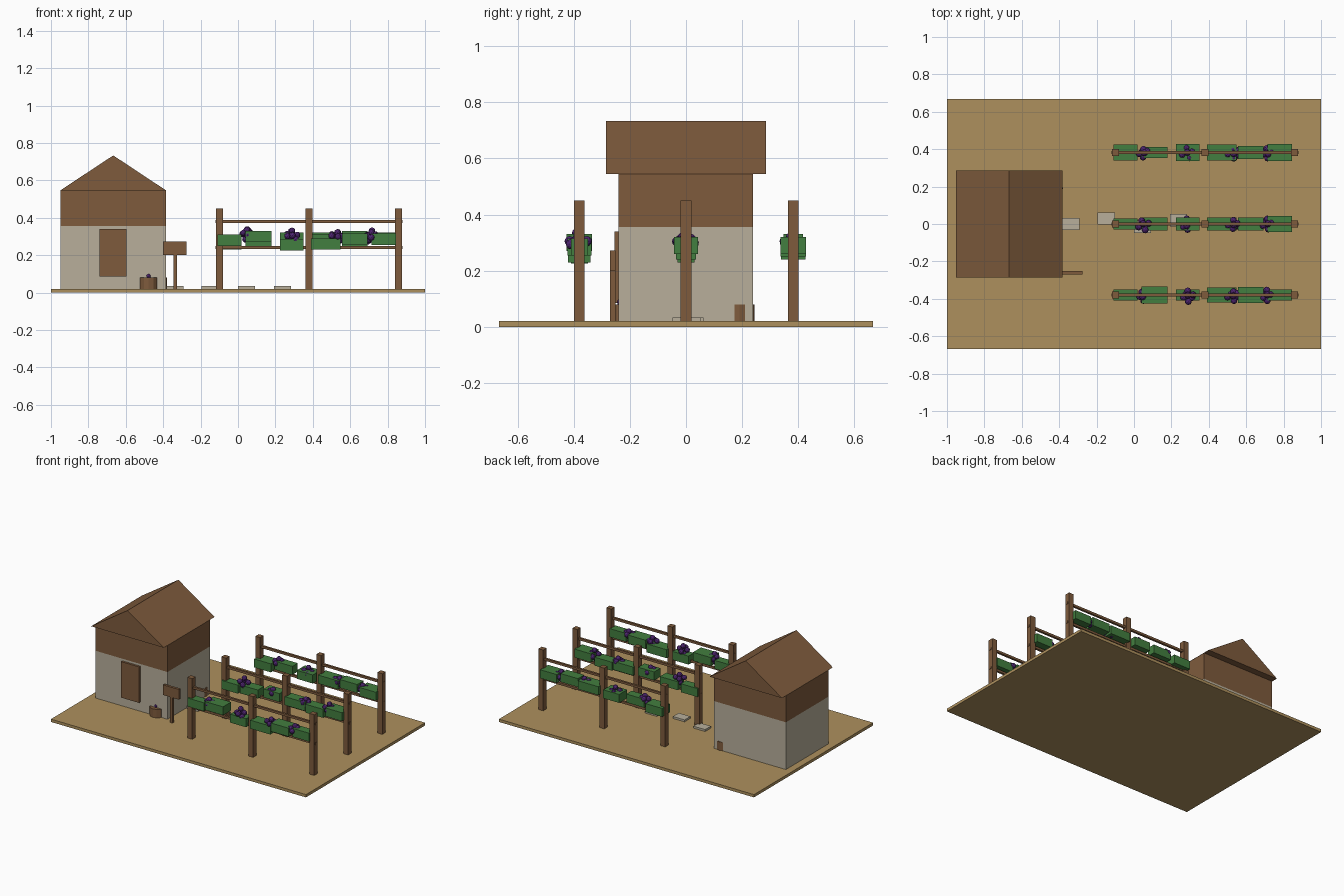
import bpy, bmesh, random
from mathutils import Matrix, Vector

random.seed(4)
if "Cube" in bpy.data.objects:
    bpy.data.objects.remove(bpy.data.objects["Cube"], do_unlink=True)


def material(name, r, g, b):
    m = bpy.data.materials.new(name)
    m.use_nodes = True
    m.diffuse_color = (r, g, b, 1)
    m.node_tree.nodes["Principled BSDF"].inputs["Base Color"].default_value = (r, g, b, 1)
    return m


WOOD = material("brown wood", .21, .105, .046)
STONE = material("pale stone", .48, .43, .33)
SOIL = material("sandy soil", .42, .28, .11)
LEAF = material("leaf green", .055, .21, .05)
GRAPE = material("grape purple", .075, .018, .16)


def finish(name, bm, mat):
    mesh = bpy.data.meshes.new(name)
    bm.to_mesh(mesh)
    bm.free()
    mesh.materials.append(mat)
    obj = bpy.data.objects.new(name, mesh)
    bpy.context.collection.objects.link(obj)
    return obj


def add_box(bm, x, y, z):
    """Box between the (low, high) pairs of each axis."""
    centre = Vector([sum(p) / 2 for p in (x, y, z)])
    size = [p[1] - p[0] for p in (x, y, z)]
    bmesh.ops.create_cube(bm, size=1, matrix=Matrix.Translation(centre) @ Matrix.Diagonal((*size, 1)))


def box(name, mat, x, y, z):
    bm = bmesh.new()
    add_box(bm, x, y, z)
    return finish(name, bm, mat)


def span(centre, size):
    return centre - size / 2, centre + size / 2


def barrel(name, x, y, radius):
    bm = bmesh.new()
    bmesh.ops.create_cone(bm, cap_ends=True, segments=12, radius1=radius, radius2=radius,
                          depth=.06, matrix=Matrix.Translation((x, y, .05)))
    return finish(name, bm, WOOD)


def grapes(name, x, y, z, offsets, radius):
    bm = bmesh.new()
    for o in offsets:
        bmesh.ops.create_icosphere(bm, subdivisions=2, radius=radius,
                                   matrix=Matrix.Translation(Vector((x, y, z)) + Vector(o)))
    return finish(name, bm, GRAPE)


# Ground slab
GROUND = .02
box("ground", SOIL, (-1, 1), (-.667, .667), (0, GROUND))

# House: stone base, timber upper wall, gabled roof and door
HOUSE_X, HOUSE_Y = (-.95, -.385), (-.24, .238)
box("stone_wall", STONE, HOUSE_X, HOUSE_Y, (GROUND, .355))
box("timber_wall", WOOD, HOUSE_X, HOUSE_Y, (.355, .545))
box("door", WOOD, (-.74, -.597), (-.255, -.238), (.085, .34))

bm = bmesh.new()
gable = bm.faces.new([bm.verts.new((x, -.285, z))
                      for x, z in ((-.952, .545), (-.383, .545), (-.667, .733))])
swept = bmesh.ops.extrude_face_region(bm, geom=[gable])["geom"]
bmesh.ops.translate(bm, vec=(0, .57, 0), verts=[v for v in swept if isinstance(v, bmesh.types.BMVert)])
bmesh.ops.recalc_face_normals(bm, faces=bm.faces)
finish("roof", bm, WOOD)

# Barrels set against the house
barrel("front_barrel", -.478, -.22, .05)
barrel("back_barrel", -.433, .191, .053)
grapes("barrel_grapes", -.478, -.232, .088, [(0, 0, 0), (.012, .02, 0), (-.012, .02, 0)], .014)

# Sign
box("sign_post", WOOD, span(-.335, .02), (-.27, -.252), (GROUND, .21))
box("sign_board", WOOD, (-.4, -.275), (-.27, -.252), (.2, .272))

# Stepping stones
for i, (x, y) in enumerate(((-.337, 0), (-.148, .03), (.045, -.015), (.238, .02))):
    box(f"stepping_stone_{i}", STONE, span(x, .092), span(y, .065), (GROUND, .034))

# Vine rows: posts, rails, leaf blocks and grape clusters
LEAF_X = [(-.11, .02), (.04, .18), (.225, .35), (.39, .548), (.555, .692), (.715, .845)]
CLUSTERS = [(.05, .31), (.287, .3), (.53, .3), (.712, .3)]
ROWS = {  # row: y, leaf depths, leaf heights
    "front": (-.38, (.06, .09, .06, .08, .086, .06), (.28, .3, .255, .26, .285, .285)),
    "middle": (0, (.06, .07, .07, .07, .07, .086), (.26, .27, .29, .28, .27, .29)),
    "back": (.382, (.086, .06, .09, .086, .07, .09), (.27, .29, .28, .29, .3, .29)),
}
BUNCH = [(0, 0, .025), (.024, .01, .006), (-.024, -.008, .006), (.004, -.026, 0),
         (-.004, .026, 0), (.016, -.012, -.02), (-.014, .01, -.022)]

for row, (y, depths, heights) in ROWS.items():
    bm = bmesh.new()
    for x in (-.099, .379, .858):
        add_box(bm, span(x, .038), span(y, .038), (GROUND, .45))
    finish(f"{row}_posts", bm, WOOD)

    bm = bmesh.new()
    for z in (.24, .38):
        add_box(bm, (-.12, .88), span(y, .015), span(z, .016))
    finish(f"{row}_rails", bm, WOOD)

    bm = bmesh.new()
    for x, depth, z in zip(LEAF_X, depths, heights):
        add_box(bm, x, span(y, depth), span(z, .06))
    finish(f"{row}_leaves", bm, LEAF)

    for i, (x, z) in enumerate(CLUSTERS):
        offsets = [[c + random.uniform(-.006, .006) for c in o] for o in BUNCH]
        grapes(f"{row}_grapes_{i}", x, y - .004, z, offsets, .018)
